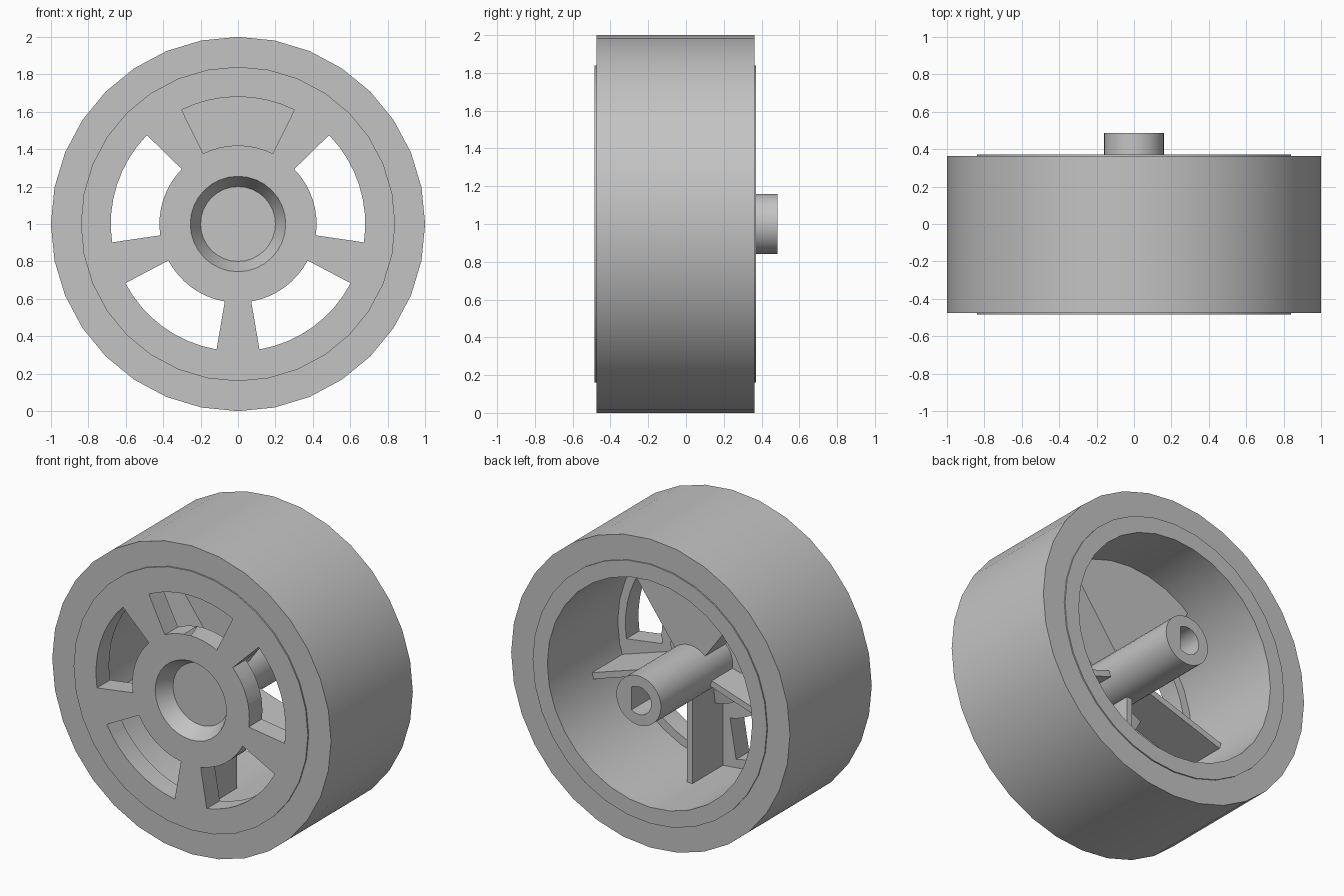
import bpy, bmesh
from math import sin, cos, pi, radians
from mathutils import Matrix

if "Cube" in bpy.data.objects:
    bpy.data.objects.remove(bpy.data.objects["Cube"], do_unlink=True)

grey = bpy.data.materials.new("plain grey")
grey.use_nodes = True
colour = (0.55, 0.55, 0.55, 1)
grey.diffuse_color = colour
grey.node_tree.nodes["Principled BSDF"].inputs["Base Color"].default_value = colour

AXLE_Z = 1.0
SIDES = 32


def finish(name, bm):
    bmesh.ops.remove_doubles(bm, verts=bm.verts, dist=1e-5)
    bmesh.ops.recalc_face_normals(bm, faces=bm.faces)
    mesh = bpy.data.meshes.new(name)
    bm.to_mesh(mesh)
    bm.free()
    mesh.materials.append(grey)
    obj = bpy.data.objects.new(name, mesh)
    obj.location.z = AXLE_Z
    bpy.context.collection.objects.link(obj)
    return obj


def lathe(name, profile, closed):
    """Spin (radius, y) points around the y axle."""
    bm = bmesh.new()
    verts = [bm.verts.new((0, y, r)) for r, y in profile]
    pairs = list(zip(verts, verts[1:] + verts[:1]))
    edges = [bm.edges.new(p) for p in (pairs if closed else pairs[:-1])]
    bmesh.ops.spin(bm, geom=verts + edges, cent=(0, 0, 0), axis=(0, 1, 0),
                   angle=2 * pi, steps=SIDES, use_merge=True)
    return finish(name, bm)


def prism(name, outline, y0, y1):
    """Extrude an (x, z) outline from y0 to y1."""
    bm = bmesh.new()
    face = bm.faces.new([bm.verts.new((x, y0, z)) for x, z in outline])
    out = bmesh.ops.extrude_face_region(bm, geom=[face])
    bmesh.ops.translate(bm, vec=(0, y1 - y0, 0),
                        verts=[v for v in out["geom"] if isinstance(v, bmesh.types.BMVert)])
    return finish(name, bm)


def arc(r, a0, a1, steps=8):
    angles = [radians(a0 + (a1 - a0) * i / steps) for i in range(steps + 1)]
    return [(r * cos(a), r * sin(a)) for a in angles]


def sector(r0, r1, mid, half):
    return arc(r1, mid - half, mid + half) + arc(r0, mid + half, mid - half)


def smooth(obj):
    bpy.ops.object.select_all(action="DESELECT")
    obj.select_set(True)
    bpy.context.view_layer.objects.active = obj
    bpy.ops.object.shade_smooth_by_angle(angle=radians(30))


# Tyre
tyre = lathe("tyre", [(0.83, -0.475), (1, -0.475), (1, 0.363), (0.83, 0.363)], True)

# Rim, front plate, dished hub and shaft in one turned body
rim = lathe("rim_and_hub", [
    (0, -0.38), (0.2, -0.38), (0.255, -0.484), (0.84, -0.484), (0.84, 0.371),
    (0.735, 0.371), (0.735, -0.35), (0.3, -0.35), (0.3, -0.27), (0.16, -0.25),
    (0.16, 0.485), (0, 0.485)], False)

# Five windows through the plate, and a D-shaped socket in the shaft
cutters = [prism("window_cutter", sector(0.42, 0.68, 90 + 72 * i, 26.3), -0.6, -0.32)
           for i in range(5)]
cutters.append(prism("socket_cutter", arc(0.09, 55, 305, 20), 0, 0.6))
for cutter in cutters:
    cutter.hide_render = True
    cut = rim.modifiers.new("cut", "BOOLEAN")
    cut.operation = "DIFFERENCE"
    cut.solver = "EXACT"
    cut.object = cutter
bpy.context.view_layer.update()
cut_mesh = bpy.data.meshes.new_from_object(
    rim.evaluated_get(bpy.context.evaluated_depsgraph_get()))
rim.modifiers.clear()
rim.data = cut_mesh
for cutter in cutters:
    bpy.data.objects.remove(cutter, do_unlink=True)
smooth(tyre)
smooth(rim)

# Ribs behind each spoke
for i in range(5):
    bm = bmesh.new()
    bmesh.ops.create_cube(bm, size=1)
    bmesh.ops.transform(bm, verts=bm.verts, matrix=(
        Matrix.Rotation(radians(54 + 72 * i), 4, (0, -1, 0))
        @ Matrix.Translation((0.43, -0.2, 0))
        @ Matrix.Diagonal((0.62, 0.32, 0.04, 1))))
    finish("rib_%d" % (i + 1), bm)

# Panel closing the bay behind the top window
prism("top_panel", sector(0.13, 0.738, 90, 36), -0.1, -0.04)
